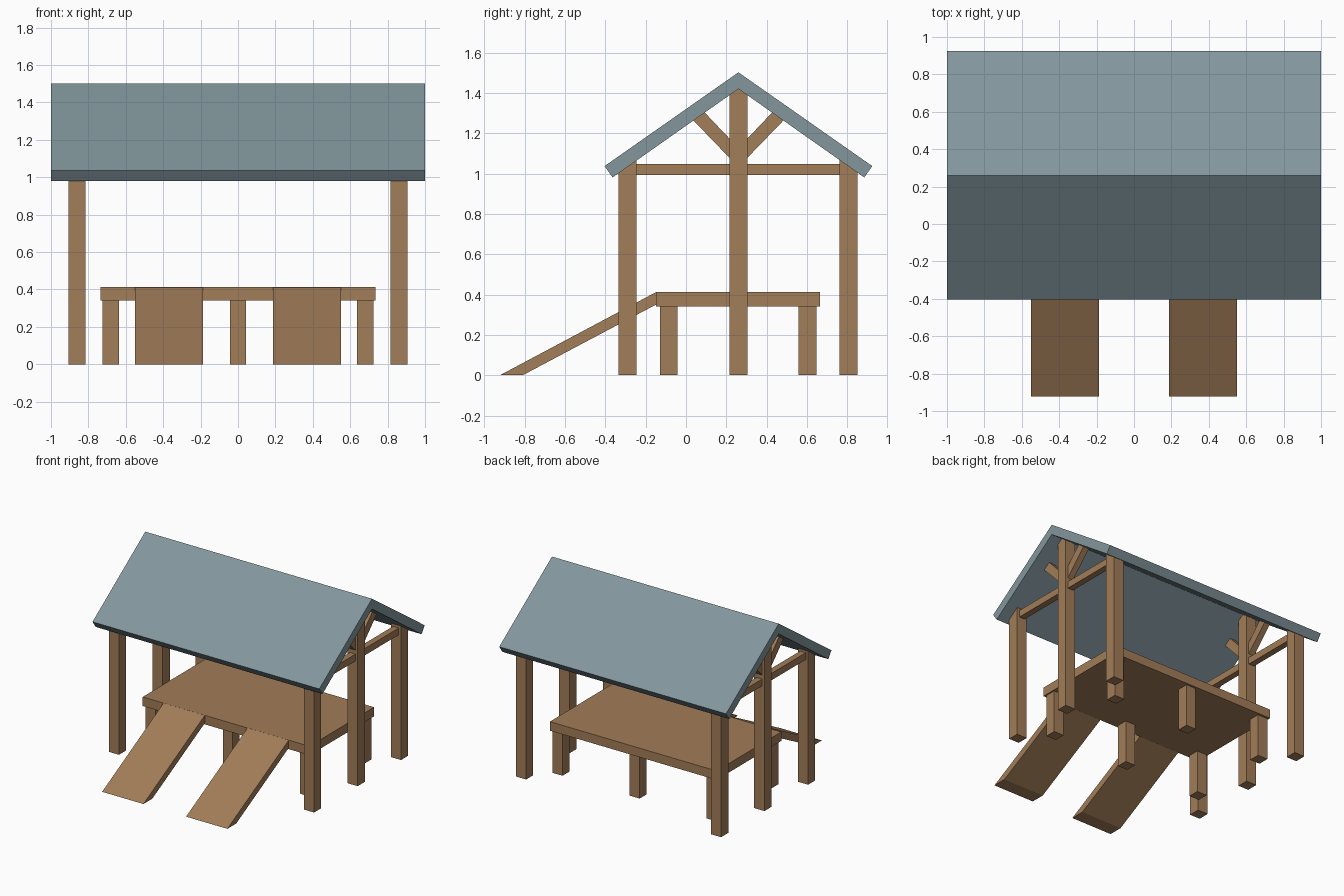
import bpy, bmesh

if "Cube" in bpy.data.objects:
    bpy.data.objects.remove(bpy.data.objects["Cube"])


def material(name, rgb):
    m = bpy.data.materials.new(name)
    m.diffuse_color = (*rgb, 1)
    m.use_nodes = True
    m.node_tree.nodes["Principled BSDF"].inputs["Base Color"].default_value = m.diffuse_color
    return m


WOOD = material("brown wood", (0.36, 0.205, 0.098))
ROOF = material("blue grey roofing", (0.225, 0.305, 0.335))

RIDGE_Y, RIDGE_Z, SLOPE, UNDER = 0.26, 1.502, 0.70, 1.42


def prism(name, profile, x, width, mat=WOOD):
    """Extrude a (y, z) outline along x, centred on x."""
    bm = bmesh.new()
    base = bm.faces.new([bm.verts.new((x - width / 2, y, z)) for y, z in profile])
    ext = bmesh.ops.extrude_face_region(bm, geom=[base])
    moved = [v for v in ext["geom"] if isinstance(v, bmesh.types.BMVert)]
    bmesh.ops.translate(bm, verts=moved, vec=(width, 0, 0))
    bmesh.ops.recalc_face_normals(bm, faces=bm.faces)
    me = bpy.data.meshes.new(name)
    bm.to_mesh(me)
    bm.free()
    me.materials.append(mat)
    ob = bpy.data.objects.new(name, me)
    bpy.context.collection.objects.link(ob)
    return ob


def box(name, x, width, y0, y1, z0, z1):
    return prism(name, [(y0, z0), (y1, z0), (y1, z1), (y0, z1)], x, width)


def under_roof(y):
    """Height just inside the roof underside at y."""
    return UNDER + 0.005 - SLOPE * abs(y - RIDGE_Y)


# Roof: two slabs mitred at the ridge
for side, name in ((-1, "front_roof"), (1, "back_roof")):
    prism(name, [(RIDGE_Y, RIDGE_Z), (RIDGE_Y + side * 0.664, 1.037),
                 (RIDGE_Y + side * 0.624, 0.981), (RIDGE_Y, UNDER)], 0, 2, ROOF)

# Gable frames, one at each end
for x, end in ((-0.86, "left"), (0.86, "right")):
    # Corner posts with tops cut to the roof slope, and a pointed ridge post
    for y, name in ((-0.29, "front"), (0.805, "back")):
        a, b = y - 0.045, y + 0.045
        prism(f"{end}_{name}_post",
              [(a, 0), (b, 0), (b, under_roof(b)), (a, under_roof(a))], x, 0.09)
    a, b = RIDGE_Y - 0.045, RIDGE_Y + 0.045
    prism(f"{end}_ridge_post", [(a, 0), (b, 0), (b, under_roof(b)),
                                (RIDGE_Y, under_roof(RIDGE_Y)), (a, under_roof(a))], x, 0.09)
    # Tie beam and diagonal braces
    box(f"{end}_tie_beam", x, 0.05, -0.27, 0.785, 0.992, 1.047)
    for s, name in ((-1, "front"), (1, "back")):
        prism(f"{end}_{name}_brace",
              [(RIDGE_Y + s * 0.02, 1.053), (RIDGE_Y + s * 0.02, 1.148),
               (RIDGE_Y + s * 0.174, 1.31), (RIDGE_Y + s * 0.223, 1.263)], x, 0.05)

# Platform on six short legs
box("platform", 0, 1.47, -0.15, 0.665, 0.34, 0.412)
for x in (-0.68, 0, 0.68):
    for y, name in ((-0.085, "front"), (0.603, "back")):
        box(f"{name}_platform_leg", x, 0.088, y - 0.044, y + 0.044, 0, 0.35)

# Two ramps
for x in (-0.37, 0.37):
    prism("ramp", [(-0.923, 0), (-0.81, 0), (-0.149, 0.35), (-0.149, 0.412)], x, 0.364)
